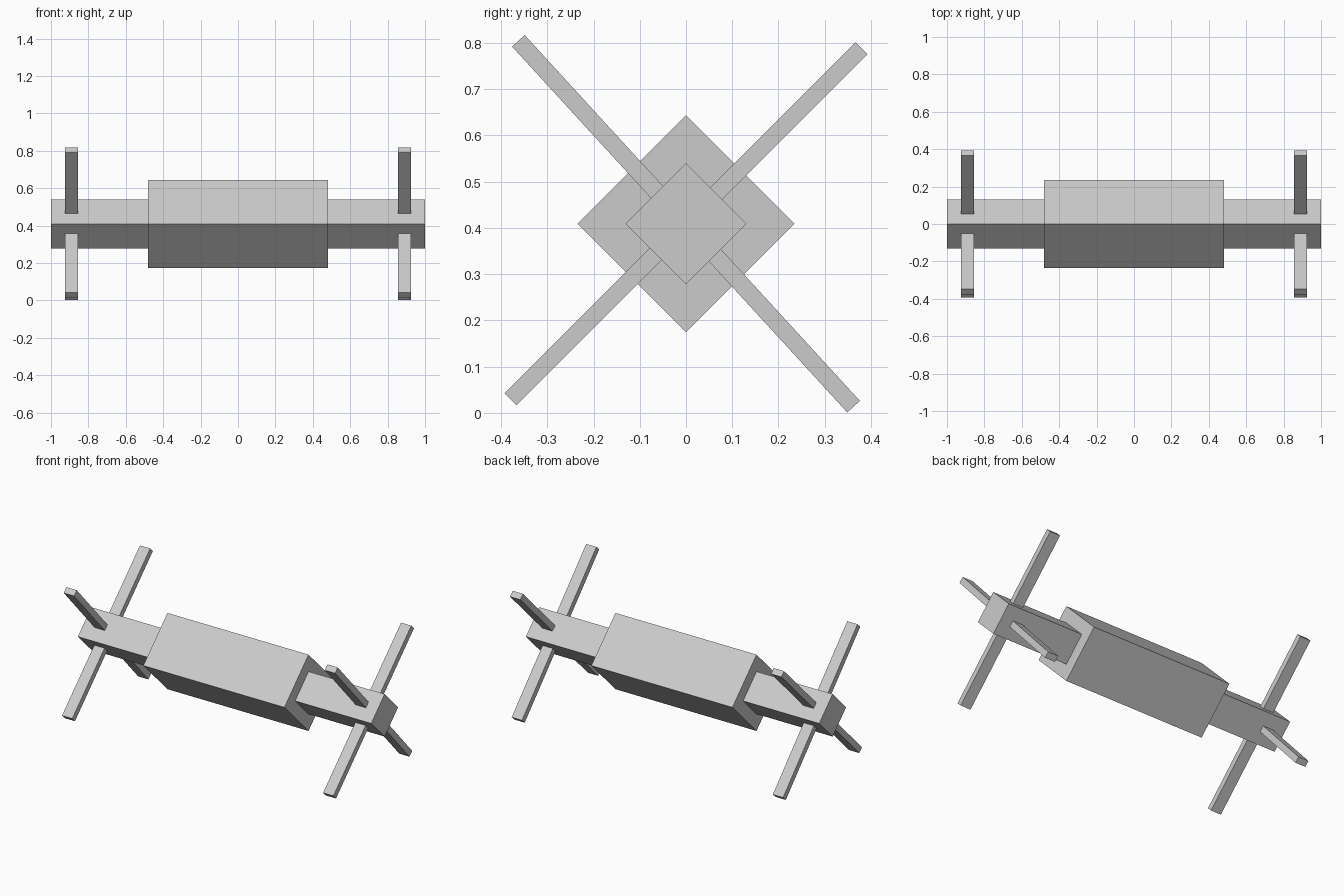
import bpy
from math import radians, sqrt

if "Cube" in bpy.data.objects:
    bpy.data.objects.remove(bpy.data.objects["Cube"])

CENTRE_Z = 0.409


def box(name, x, size, angle):
    """Box centred on the axle line, turned about x."""
    bpy.ops.mesh.primitive_cube_add(size=1, location=(x, 0, CENTRE_Z),
                                    rotation=(radians(angle), 0, 0))
    ob = bpy.context.object
    ob.name = name
    ob.scale = size
    bpy.ops.object.transform_apply(location=False, rotation=True, scale=True)
    return ob


# Square axle and thicker drum, both standing on edge
axle = 0.131 * sqrt(2)
drum = 0.235 * sqrt(2)
box("axle", 0, (2.0, axle, axle), 45)
box("drum", 0, (0.962, drum, drum), 45)

# Crossed spoke bars through each end of the axle
for side, x in (("left", -0.89), ("right", 0.89)):
    box(f"{side}_spoke_rising", x, (0.07, 1.073, 0.037), 45)
    box(f"{side}_spoke_falling", x, (0.07, 1.073, 0.037), -47.5)
